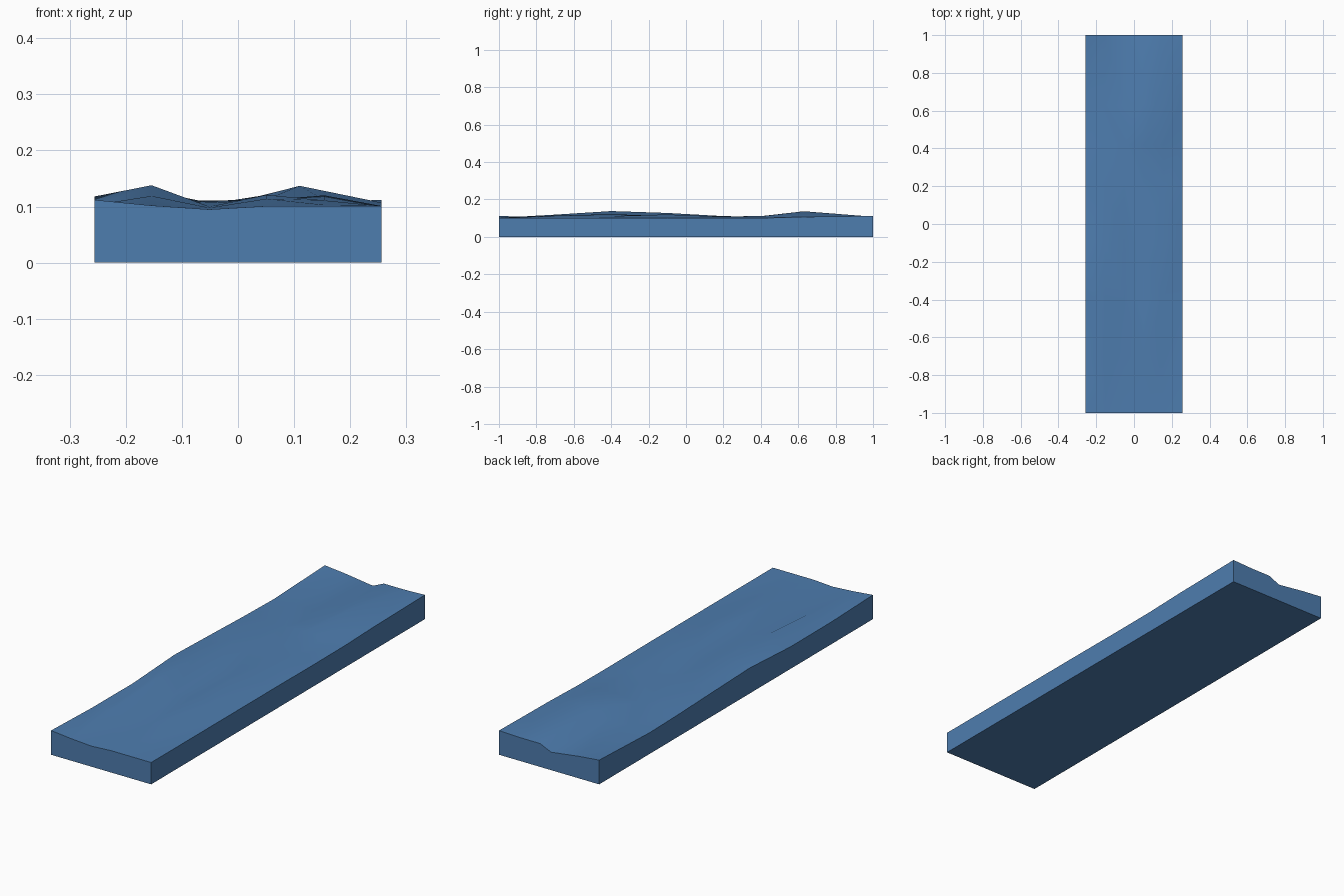
import bpy, bmesh, math

if "Cube" in bpy.data.objects:
    bpy.data.objects.remove(bpy.data.objects["Cube"])

# Column positions across the slab, and height rows along it
COLS = [-0.256, -0.154, -0.051, 0.051, 0.154, 0.256]
ROWS = [
    (-1.00, [0.112, 0.102, 0.095, 0.101, 0.101, 0.101]),
    (-0.70, [0.103, 0.119, 0.098, 0.114, 0.103, 0.101]),
    (-0.40, [0.102, 0.138, 0.100, 0.121, 0.111, 0.101]),
    (-0.10, [0.118, 0.128, 0.107, 0.112, 0.120, 0.101]),
    (0.20, [0.109, 0.111, 0.111, 0.104, 0.108, 0.100]),
    (0.42, [0.102, 0.108, 0.105, 0.113, 0.112, 0.101]),
    (0.63, [0.098, 0.101, 0.102, 0.119, 0.137, 0.107]),
    (1.00, [0.112, 0.102, 0.083, 0.108, 0.108, 0.112]),
]
# Sideways shifts where the ridges wander off the grid
SHIFT = {(6, 4): -0.044, (6, 3): -0.012, (7, 2): 0.041, (7, 3): -0.005, (7, 4): -0.006}

bm = bmesh.new()
top, base = [], []
for j, (y, heights) in enumerate(ROWS):
    xs = [x + SHIFT.get((j, i), 0) for i, x in enumerate(COLS)]
    top.append([bm.verts.new((x, y, z)) for x, z in zip(xs, heights)])
    base.append([bm.verts.new((x, y, 0)) for x in xs])

# Uneven top and flat underside
n, m = len(ROWS), len(COLS)
uneven = []
for j in range(n - 1):
    for i in range(m - 1):
        uneven.append(bm.faces.new((top[j][i], top[j][i + 1], top[j + 1][i + 1], top[j + 1][i])))
        bm.faces.new((base[j][i], base[j + 1][i], base[j + 1][i + 1], base[j][i + 1]))

# Side walls around the rim
rim = [(0, i) for i in range(m)] + [(j, m - 1) for j in range(1, n)]
rim += [(n - 1, i) for i in range(m - 2, -1, -1)] + [(j, 0) for j in range(n - 2, 0, -1)]
for (a, b), (c, d) in zip(rim, rim[1:] + rim[:1]):
    bm.faces.new((base[a][b], base[c][d], top[c][d], top[a][b]))

bmesh.ops.triangulate(bm, faces=uneven)
bmesh.ops.recalc_face_normals(bm, faces=bm.faces)

mesh = bpy.data.meshes.new("slab")
bm.to_mesh(mesh)
bm.free()
slab = bpy.data.objects.new("slab", mesh)
bpy.context.collection.objects.link(slab)

blue = bpy.data.materials.new("slate blue")
blue.diffuse_color = (0.076, 0.205, 0.43, 1)
blue.use_nodes = True
blue.node_tree.nodes["Principled BSDF"].inputs["Base Color"].default_value = blue.diffuse_color
mesh.materials.append(blue)

# Smooth top with sharp rim
bpy.context.view_layer.objects.active = slab
slab.select_set(True)
bpy.ops.object.shade_smooth_by_angle(angle=math.radians(30))
